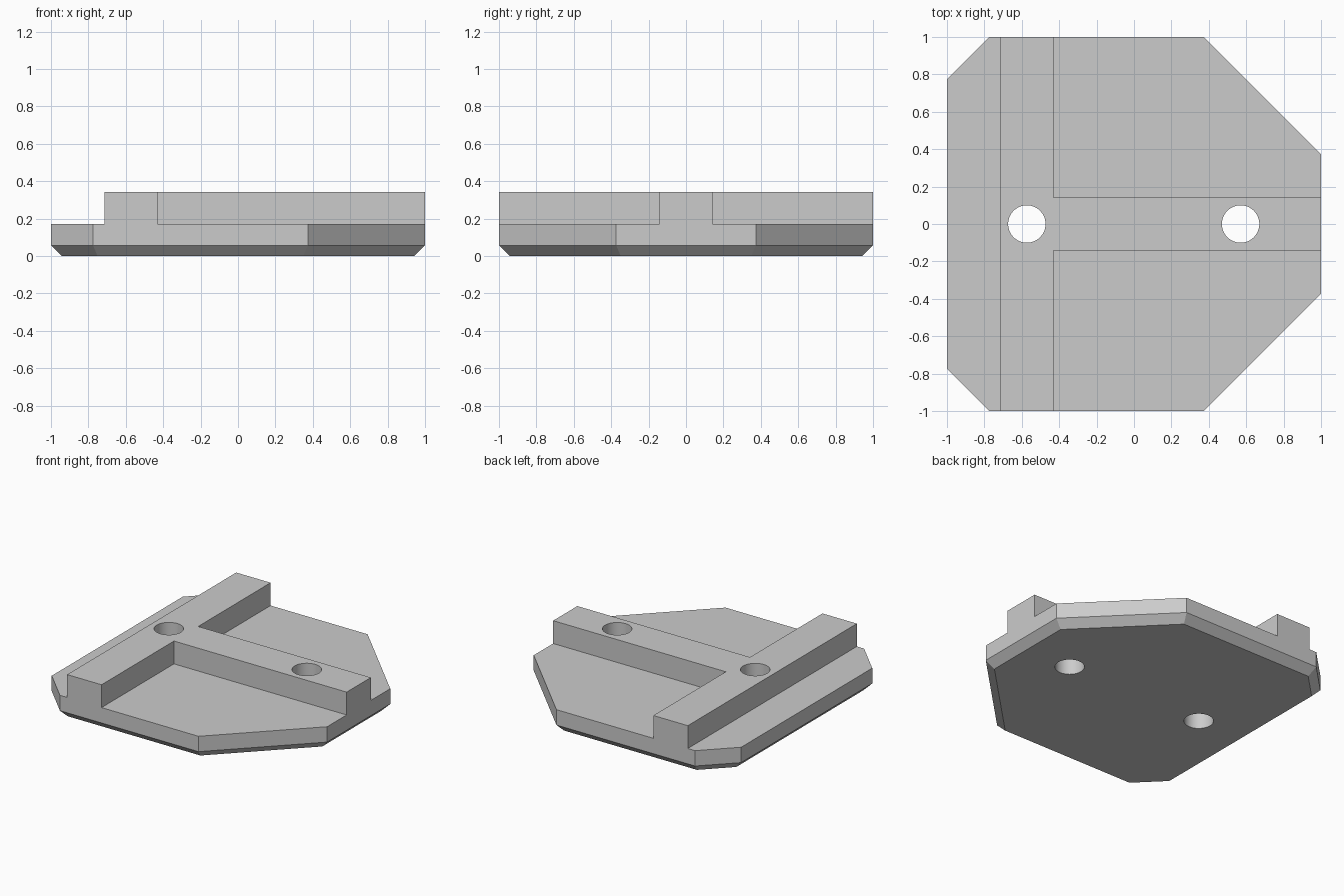
import bpy
import bmesh
from math import radians

cube = bpy.data.objects.get("Cube")
if cube:
    bpy.data.objects.remove(cube, do_unlink=True)

HALF, STEP, TOP = 1.0, 0.172, 0.343    # half width, plate height, rib height
CHAMFER = 0.057

grey = bpy.data.materials.new("light_grey")
grey.use_nodes = True
colour = (0.6, 0.6, 0.6, 1)
grey.diffuse_color = colour
grey.node_tree.nodes["Principled BSDF"].inputs["Base Color"].default_value = colour


def prism(name, outline, bottom, top, chamfer=0):
    """Extrude an outline upwards, optionally chamfering its bottom rim."""
    bm = bmesh.new()
    face = bm.faces.new([bm.verts.new((x, y, bottom)) for x, y in outline])
    extruded = bmesh.ops.extrude_face_region(bm, geom=[face], use_keep_orig=True)
    for v in extruded["geom"]:
        if isinstance(v, bmesh.types.BMVert):
            v.co.z = top
    bmesh.ops.recalc_face_normals(bm, faces=bm.faces)
    if chamfer:
        rim = [e for e in bm.edges if all(v.co.z == bottom for v in e.verts)]
        bmesh.ops.bevel(bm, geom=rim, offset=chamfer, segments=1,
                        affect='EDGES', profile=0.5)
    mesh = bpy.data.meshes.new(name)
    bm.to_mesh(mesh)
    bm.free()
    mesh.materials.append(grey)
    obj = bpy.data.objects.new(name, mesh)
    bpy.context.collection.objects.link(obj)
    return obj


def combine(target, helper, operation):
    """Apply a boolean and discard the helper."""
    bpy.context.view_layer.objects.active = target
    mod = target.modifiers.new(operation, 'BOOLEAN')
    mod.operation = operation
    mod.solver = 'EXACT'
    mod.object = helper
    bpy.ops.object.modifier_apply(modifier=mod.name)
    bpy.data.objects.remove(helper, do_unlink=True)


def mirrored(half):
    """Close a half outline (y > 0) across the x axis."""
    return half + [(x, -y) for x, y in reversed(half)]


# Eight-sided base plate with a chamfered underside
plate = prism("base_plate", mirrored([(HALF, 0.373), (0.373, HALF),
                                      (-0.775, HALF), (-HALF, 0.775)]),
              0, STEP, CHAMFER)

# T-shaped raised rib
rib = prism("t_rib", mirrored([(HALF, 0.143), (-0.43, 0.143),
                               (-0.43, HALF), (-0.715, HALF)]), STEP, TOP)
combine(plate, rib, 'UNION')

# Two through holes along the centre line
for x in (-0.573, 0.57):
    bpy.ops.mesh.primitive_cylinder_add(vertices=64, radius=0.1, depth=1,
                                        location=(x, 0, TOP / 2))
    drill = bpy.context.object
    drill.name = "hole_cutter"
    drill.hide_render = True
    drill.data.materials.append(grey)
    combine(plate, drill, 'DIFFERENCE')

# Merge coplanar faces, then smooth only the hole walls
bm = bmesh.new()
bm.from_mesh(plate.data)
bmesh.ops.remove_doubles(bm, verts=bm.verts, dist=0.0001)
bmesh.ops.dissolve_limit(bm, angle_limit=radians(0.5), verts=bm.verts, edges=bm.edges)
bm.to_mesh(plate.data)
bm.free()
bpy.ops.object.select_all(action='DESELECT')
plate.select_set(True)
bpy.context.view_layer.objects.active = plate
bpy.ops.object.shade_smooth_by_angle(angle=radians(30))
